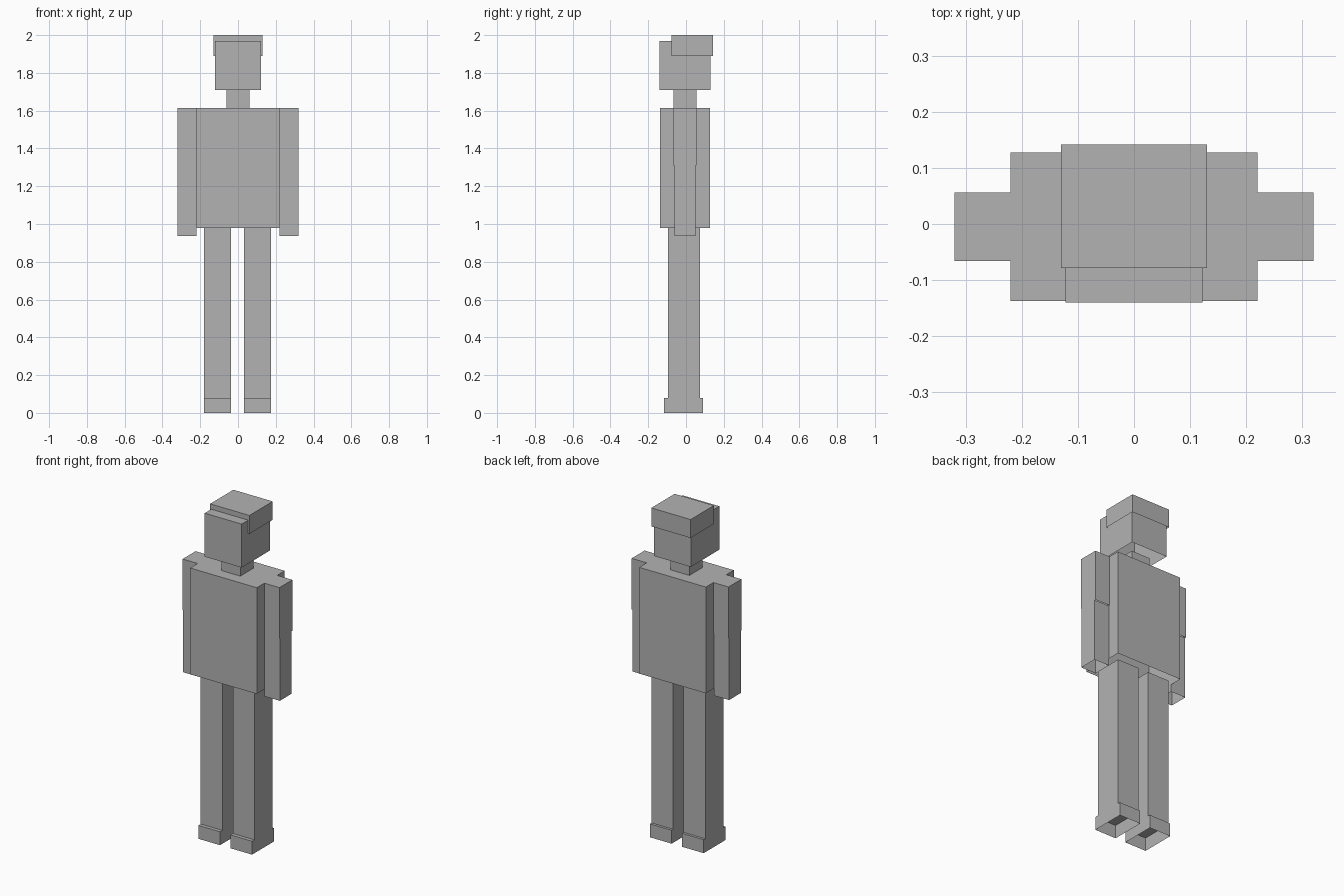
import bpy, bmesh

if "Cube" in bpy.data.objects:
    bpy.data.objects.remove(bpy.data.objects["Cube"])

# one grey for the whole figure
grey = bpy.data.materials.new("plain grey")
grey.diffuse_color = (0.45, 0.45, 0.45, 1)
grey.use_nodes = True
grey.node_tree.nodes["Principled BSDF"].inputs["Base Color"].default_value = grey.diffuse_color


def box(name, x, y, z, open_bottom=True):
    """Box from (min, max) ranges, as a shell without its underside if open."""
    bm = bmesh.new()
    bmesh.ops.create_cube(bm, size=1)
    for v in bm.verts:
        v.co = [r[0] if c < 0 else r[1] for c, r in zip(v.co, (x, y, z))]
    if open_bottom:
        bm.normal_update()
        under = [f for f in bm.faces if f.normal.z < -0.5]
        bmesh.ops.delete(bm, geom=under, context='FACES_ONLY')
    mesh = bpy.data.meshes.new(name)
    bm.to_mesh(mesh)
    bm.free()
    mesh.materials.append(grey)
    obj = bpy.data.objects.new(name, mesh)
    bpy.context.collection.objects.link(obj)


# head, cap of hair, neck and torso
box("hair", (-0.13, 0.13), (-0.078, 0.142), (1.89, 2.0))
box("head", (-0.122, 0.122), (-0.14, 0.129), (1.71, 1.97))
box("neck", (-0.062, 0.062), (-0.067, 0.056), (1.615, 1.71))
box("torso", (-0.22, 0.22), (-0.137, 0.127), (0.98, 1.615))

# arms: the upper half is slightly deeper than the lower half
for side, x in (("left", (-0.32, -0.22)), ("right", (0.22, 0.32))):
    box(side + "_upper_arm", x, (-0.066, 0.056), (1.31, 1.615))
    box(side + "_lower_arm", x, (-0.062, 0.05), (0.937, 1.31))

# legs standing on hollow shoes
for side, x in (("left", (-0.18, -0.037)), ("right", (0.032, 0.175))):
    box(side + "_leg", x, (-0.095, 0.075), (0.08, 0.98))
    box(side + "_shoe", x, (-0.117, 0.09), (0, 0.08))
